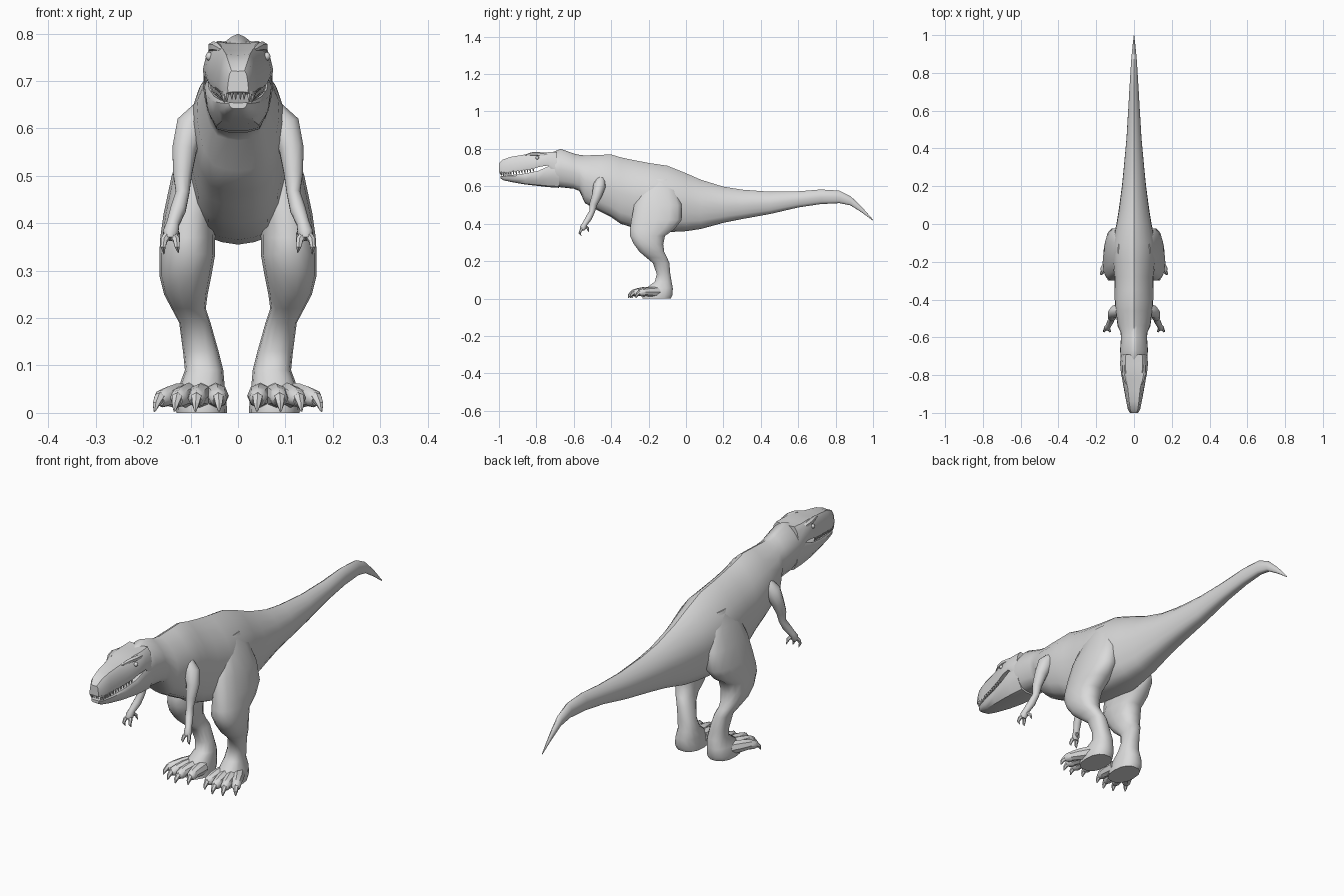
import bpy, bmesh, math
from mathutils import Vector

grey = bpy.data.materials.new("grey hide")
grey.diffuse_color = (0.7, 0.7, 0.7, 1)


def finish(name, bm, mirror=False, angle=40):
    bmesh.ops.recalc_face_normals(bm, faces=bm.faces)
    me = bpy.data.meshes.new(name)
    bm.to_mesh(me)
    bm.free()
    me.materials.append(grey)
    me.shade_smooth()
    me.set_sharp_from_angle(angle=math.radians(angle))
    ob = bpy.data.objects.new(name, me)
    bpy.context.collection.objects.link(ob)
    if mirror:
        ob.modifiers.new("mirror", 'MIRROR').use_mirror_merge = False
    return ob


def loft(bm, rings):
    """Skin a list of equal point rings and cap both ends."""
    vs = [[bm.verts.new(p) for p in r] for r in rings]
    n = len(vs[0])
    for a, b in zip(vs, vs[1:]):
        for i in range(n):
            j = (i + 1) % n
            bm.faces.new((a[i], a[j], b[j], b[i]))
    bm.faces.new(vs[0])
    bm.faces.new(vs[-1])


def tube(bm, path, n=8):
    """Round limb along (x, y, z, radius) points."""
    pts = [Vector(p[:3]) for p in path]
    rings = []
    for i, p in enumerate(pts):
        d = (pts[min(i + 1, len(pts) - 1)] - pts[max(i - 1, 0)]).normalized()
        ref = Vector((1, 0, 0)) if abs(d.x) < 0.8 else Vector((0, 0, 1))
        u = d.cross(ref).normalized()
        v = d.cross(u)
        r = path[i][3]
        rings.append([p + (u * math.cos(2 * math.pi * k / n) +
                           v * math.sin(2 * math.pi * k / n)) * r for k in range(n)])
    loft(bm, rings)


def sections(half, stations):
    """Rings across y from a symmetric half outline; stations are (y, half width, top, bottom)."""
    full = half + [(-x, z) for x, z in half[-2:0:-1]]
    return [[(x * w, y, zb + z * (zt - zb)) for x, z in full] for y, w, zt, zb in stations]


# Neck, torso and tail
trunk_outline = [(0, 1), (.2, .965), (.5, .88), (.8, .75), (.97, .6), (1, .46),
                 (.94, .32), (.82, .17), (.6, .05), (.3, .015), (0, 0)]
trunk = [(-.72, .068, .78, .61), (-.67, .074, .80, .595), (-.60, .069, .775, .587),
         (-.57, .072, .768, .575), (-.54, .087, .765, .51), (-.46, .098, .768, .465),
         (-.40, .102, .77, .435), (-.35, .102, .755, .40), (-.28, .104, .74, .378),
         (-.20, .112, .725, .365), (-.10, .115, .71, .355), (0, .093, .67, .36),
         (.08, .08, .635, .372), (.20, .064, .598, .405), (.30, .054, .582, .425),
         (.45, .04, .571, .452), (.60, .031, .573, .487), (.72, .024, .583, .505),
         (.82, .018, .577, .51), (.88, .014, .547, .498), (.94, .008, .49, .46),
         (1, .001, .421, .416)]
bm = bmesh.new()
loft(bm, sections(trunk_outline, trunk))
finish("neck_torso_tail", bm, angle=50)

# Upper skull
skull_outline = [(0, .97), (.3, .98), (.62, 1), (.82, .84), (.93, .5), (1, .2), (.95, 0), (.5, .03), (0, .03)]
skull = [(-.69, .070, .785, .66), (-.74, .074, .782, .711), (-.78, .070, .782, .705),
         (-.82, .063, .776, .693), (-.88, .051, .767, .684), (-.94, .041, .757, .676),
         (-.98, .033, .742, .67), (-1, .022, .722, .676)]
bm = bmesh.new()
loft(bm, sections(skull_outline, skull))
finish("upper_skull", bm)

# Lower jaw
jaw_outline = [(0, .94), (.5, .94), (.9, 1), (1, .85), (.92, .4), (.65, .06), (.3, 0), (0, 0)]
jaw = [(-.68, .070, .71, .592), (-.74, .071, .705, .596), (-.79, .068, .683, .602),
       (-.86, .056, .668, .61), (-.93, .043, .661, .622), (-.975, .031, .657, .632),
       (-.992, .019, .655, .642)]
bm = bmesh.new()
loft(bm, sections(jaw_outline, jaw))
finish("lower_jaw", bm)

# Teeth along the upper lip
bm = bmesh.new()
for a, b in zip(skull[3:], skull[4:]):
    count = 4 if a[0] > -.95 else 2
    for i in range(count):
        t = i / count
        y, w, zt, zb = [p + (q - p) * t for p, q in zip(a, b)]
        tube(bm, [(w * .88, y + .003, zb + .006, .005), (w * .87, y + .003, zb - .006, .004),
                  (w * .85, y + .005, zb - .017, .0008)], 5)
for x in (.005, .013):
    tube(bm, [(x, -.993, .682, .004), (x, -.993, .67, .003), (x, -.99, .661, .0008)], 5)
finish("teeth", bm, True)

# Eyes and brow ridges
bm = bmesh.new()
bmesh.ops.create_uvsphere(bm, u_segments=10, v_segments=6, radius=.009)
bmesh.ops.translate(bm, verts=bm.verts, vec=(.060, -.795, .752))
finish("eyes", bm, True)
bm = bmesh.new()
tube(bm, [(.034, -.86, .766, .004), (.045, -.825, .772, .01), (.052, -.79, .772, .012),
          (.052, -.75, .768, .010), (.048, -.72, .762, .004)], 6)
finish("brow_ridges", bm, True)

# Legs: (z, front y, back y, inner x, outer x)
leg = [(.64, -.20, -.08, .02, .085), (.58, -.25, -.045, .02, .112), (.50, -.28, -.02, .03, .140),
       (.42, -.295, -.02, .045, .157), (.37, -.302, -.06, .048, .164), (.335, -.302, -.11, .048, .166),
       (.29, -.28, -.12, .056, .166), (.25, -.25, -.115, .064, .156), (.22, -.215, -.10, .068, .140),
       (.19, -.178, -.088, .058, .124), (.13, -.157, -.083, .041, .116), (.09, -.168, -.076, .031, .112),
       (.055, -.215, -.069, .028, .125), (.02, -.235, -.070, .024, .132), (0, -.235, -.08, .023, .130)]
bm = bmesh.new()
rings = []
for z, y0, y1, x0, x1 in leg:
    ring = []
    for k in range(14):
        a = 2 * math.pi * k / 14
        c, s = math.cos(a), math.sin(a)
        # slightly squared oval
        c, s = [math.copysign(abs(q) ** .85, q) for q in (c, s)]
        ring.append(((x0 + x1) / 2 + c * (x1 - x0) / 2, (y0 + y1) / 2 + s * (y1 - y0) / 2, z))
    rings.append(ring)
loft(bm, rings)
finish("legs", bm, True, 50)

# Toes with claws
toes, claws = bmesh.new(), bmesh.new()
for bx, by, tx, ty in [(.048, -.18, .040, -.290), (.075, -.18, .090, -.308),
                       (.095, -.17, .134, -.298), (.105, -.15, .176, -.268)]:
    def at(t, z, r):
        return (bx + (tx - bx) * t, by + (ty - by) * t, z, r)
    tube(toes, [at(0, .036, .028), at(.35, .036, .026), at(.6, .035, .021),
                at(.78, .03, .019), at(.86, .026, .012)], 8)
    tube(claws, [at(.72, .034, .013), at(.85, .032, .012), at(.96, .018, .008), at(1, .003, .002)], 6)
for b in (toes, claws):
    for v in b.verts:
        v.co.z = max(v.co.z, 0)
finish("toes", toes, True)
finish("toe_claws", claws, True, 30)

# Arms
bm = bmesh.new()
tube(bm, [(.075, -.455, .635, .025), (.098, -.462, .605, .034), (.113, -.475, .555, .027),
          (.117, -.495, .505, .021), (.117, -.502, .465, .015), (.126, -.52, .43, .017),
          (.137, -.54, .40, .014), (.142, -.55, .38, .017), (.143, -.555, .367, .012)], 10)
finish("arms", bm, True)

# Hand claws
bm = bmesh.new()
for x, y, z in [(.128, -.57, .338), (.158, -.568, .335)]:
    mx = (x + .143) / 2 + (x - .143) * .35
    tube(bm, [(.143, -.548, .382, .010), (mx, -.562, .365, .008), (x, -.568, .35, .006),
              (x - .002, y + .008, z, .001)], 6)
tube(bm, [(.138, -.54, .39, .008), (.128, -.525, .375, .007), (.124, -.52, .355, .001)], 6)
finish("hand_claws", bm, True)
